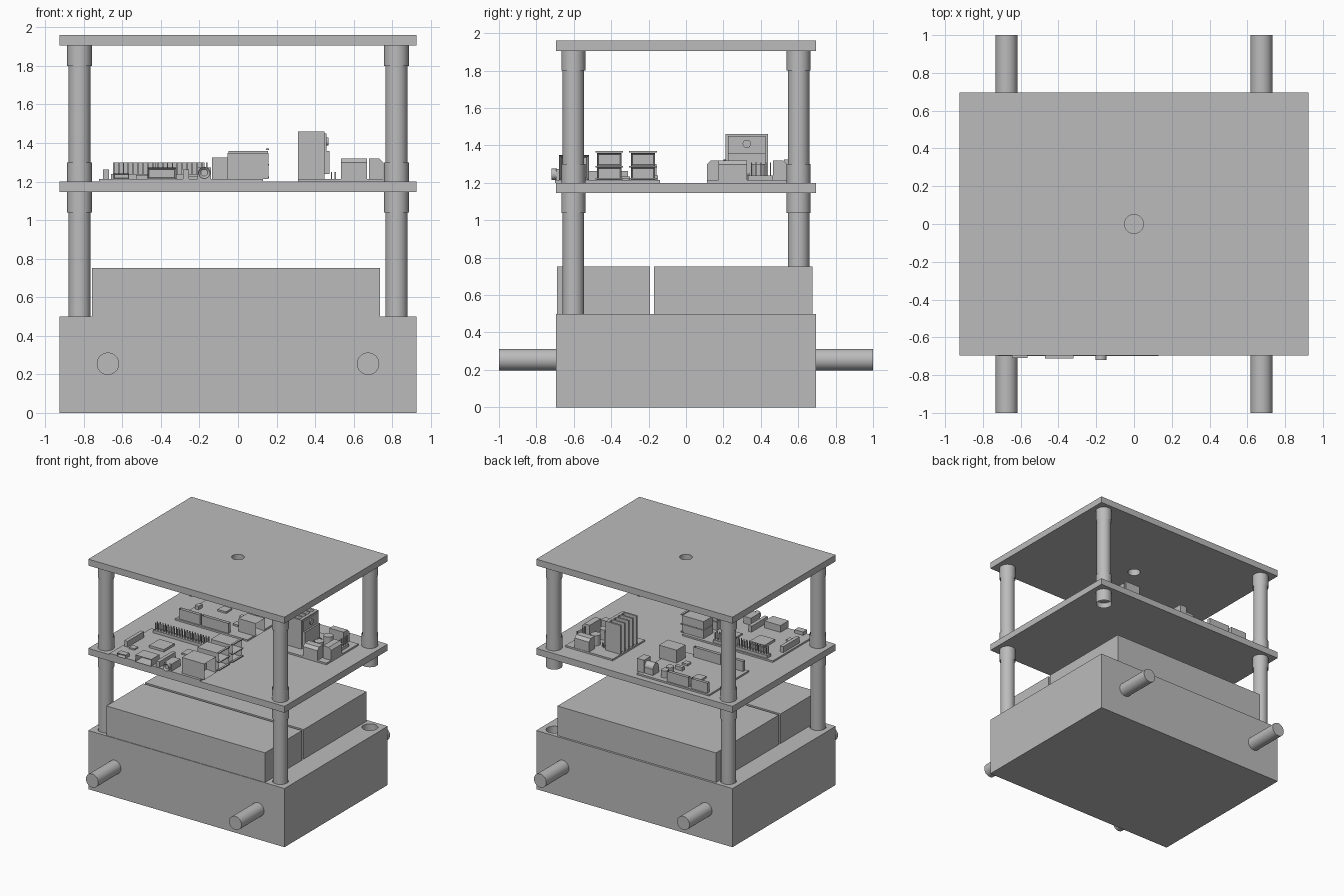
import bpy, bmesh, math
from mathutils import Matrix, Vector

if "Cube" in bpy.data.objects:
    bpy.data.objects.remove(bpy.data.objects["Cube"])

grey = bpy.data.materials.new("plain_grey")
grey.use_nodes = True
colour = (0.5, 0.5, 0.5, 1)
grey.diffuse_color = colour
grey.node_tree.nodes["Principled BSDF"].inputs["Base Color"].default_value = colour
made = []


def finish(name, bm):
    mesh = bpy.data.meshes.new(name)
    bm.to_mesh(mesh)
    bm.free()
    mesh.materials.append(grey)
    obj = bpy.data.objects.new(name, mesh)
    bpy.context.collection.objects.link(obj)
    made.append(obj)
    return obj


def add_box(bm, x, y, z):
    """Box from three (low, high) ranges."""
    size = [b - a for a, b in (x, y, z)]
    mid = Vector([(a + b) / 2 for a, b in (x, y, z)])
    m = Matrix.Translation(mid) @ Matrix.Diagonal((*size, 1))
    return bmesh.ops.create_cube(bm, size=1, matrix=m)["verts"]


def boxes(name, *ranges):
    bm = bmesh.new()
    for r in ranges:
        add_box(bm, *r)
    return finish(name, bm)


def cylinders(name, r, spots, low, high, axis="z", bore=0):
    """Cylinders, or tubes when bore is set, from low to high along an axis."""
    bm = bmesh.new()
    for spot in spots:
        pos = list(spot)
        pos.insert("xyz".index(axis), (low + high) / 2)
        turn = {"x": Matrix.Rotation(math.pi / 2, 4, "Y"),
                "y": Matrix.Rotation(math.pi / 2, 4, "X"), "z": Matrix()}[axis]
        out = bmesh.ops.create_cone(bm, cap_ends=True, segments=32, radius1=r, radius2=r,
                                    depth=high - low, matrix=Matrix.Translation(pos) @ turn)
        if bore:
            caps = [f for f in {f for v in out["verts"] for f in v.link_faces} if len(f.verts) > 4]
            bmesh.ops.inset_individual(bm, faces=caps, thickness=r - bore)
            for f in caps:
                shift = -f.normal * (high - low) * 0.4
                bmesh.ops.translate(bm, verts=f.verts, vec=shift)
    return finish(name, bm)


def socket(name, x, y, z, facing, wall=0.012, depth=0.08):
    """Connector shell with a recessed opening on the side it faces."""
    bm = bmesh.new()
    add_box(bm, x, y, z)
    bm.normal_update()
    face = max(bm.faces, key=lambda f: f.normal.dot(Vector(facing)))
    bmesh.ops.inset_individual(bm, faces=[face], thickness=wall)
    bmesh.ops.translate(bm, verts=face.verts, vec=Vector(facing) * -depth)
    return finish(name, bm)


def cut(obj, cutter):
    mod = obj.modifiers.new("cut", "BOOLEAN")
    mod.object, mod.solver = cutter, "EXACT"
    dg = bpy.context.evaluated_depsgraph_get()
    mesh = bpy.data.meshes.new_from_object(obj.evaluated_get(dg))
    obj.modifiers.clear()
    obj.data = mesh
    made.remove(cutter)
    bpy.data.objects.remove(cutter)


def span(mid, size):
    return (mid - size / 2, mid + size / 2)


# Base block, decks and axles
W, D = (-0.925, 0.925), (-0.695, 0.695)
corners = [(sx * 0.822, sy * 0.602) for sx in (-1, 1) for sy in (-1, 1)]
base = boxes("base_block", (W, D, (0, 0.5)))
cut(base, cylinders("post_holes", 0.062, corners, 0.4, 0.6))
boxes("middle_deck", (W, D, (1.145, 1.2)))
top = boxes("top_deck", (W, D, (1.905, 1.96)))
cut(top, cylinders("deck_hole", 0.05, [(0, 0)], 1.85, 2))
for side, y0, y1 in (("front", -1, -0.695), ("back", 0.695, 1)):
    cylinders(side + "_axles", 0.058, [(-0.675, 0.255), (0.675, 0.255)], y0, y1, "y")

# Battery boxes
pack_x, pack_z = (-0.757, 0.738), (0.5, 0.752)
boxes("front_battery", (pack_x, (-0.69, -0.192), pack_z))
boxes("rear_battery", (pack_x, (-0.17, 0.677), pack_z))

# Posts with sleeves; the rear left lower post is left out
cylinders("lower_posts", 0.0575, corners[:3], 0.4, 1.1)
cylinders("upper_posts", 0.0575, corners, 1.25, 1.85)
for name, z0, z1 in (("lower", 1.04, 1.145), ("middle", 1.2, 1.3), ("upper", 1.8, 1.905)):
    cylinders(name + "_sleeves", 0.064, corners, z0, z1, bore=0.0575)

# Computer board, laid out from its front right corner
T = 1.214
ox, oy = -0.72, -0.7
boxes("computer_board", ((ox, ox + 0.85), (oy, oy + 0.56), (1.2, T)))
boxes("computer_chips",
      (span(-0.46, 0.14), span(-0.37, 0.14), (T, T + 0.02)),
      (span(-0.21, 0.09), span(-0.35, 0.09), (T, T + 0.012)),
      (span(-0.62, 0.05), span(-0.52, 0.05), (T, T + 0.012)))
boxes("ribbon_connectors",
      (span(-0.685, 0.03), span(-0.42, 0.22), (T, T + 0.05)),
      (span(-0.27, 0.03), span(-0.585, 0.22), (T, T + 0.05)))
for i, y in enumerate((-0.41, -0.23)):
    for j in range(2):
        z = T + j * 0.075
        socket(f"data_port_{i}_{j}", (-0.05, 0.155), span(y, 0.13), (z, z + 0.07), (1, 0, 0))
    boxes(f"data_port_flange_{i}",
          *[((0.145, 0.162), span(y, 0.148), span(z, 0.008)) for z in (1.222, 1.287, 1.367)])
socket("network_port", (-0.055, 0.157), span(-0.598, 0.16), (T, T + 0.135), (1, 0, 0), 0.02)
socket("display_port", span(-0.395, 0.15), (-0.712, -0.6), (T, T + 0.058), (0, -1, 0))
socket("power_port", span(-0.605, 0.08), (-0.71, -0.655), (T, T + 0.028), (0, -1, 0), 0.006, 0.03)
boxes("audio_jack_body", (span(-0.175, 0.07), (-0.695, -0.575), (T, T + 0.06)))
cylinders("audio_jack_ring", 0.03, [(-0.175, T + 0.032)], -0.72, -0.69, "y", bore=0.018)
header_y = oy + 0.525
pins = [(span(-0.645 + i * 0.0254, 0.007), span(header_y + s * 0.0127, 0.007), (T, 1.3))
        for i in range(20) for s in (-1, 1)]
boxes("pin_header", (span(-0.404, 0.51), span(header_y, 0.05), (T, T + 0.025)), *pins)

# Controller board with hollow header strips
boxes("controller_board", ((-0.67, 0.01), (0.112, 0.645), (1.2, T)))
for name, x0, x1, y in (("digital_a", -0.645, -0.445, 0.138), ("digital_b", -0.43, -0.175, 0.138),
                        ("analog", -0.645, -0.49, 0.62), ("supply", -0.465, -0.265, 0.62)):
    socket(name + "_header", (x0, x1), span(y, 0.027), (T, 1.3), (0, 0, 1), 0.006, 0.07)
socket("controller_port", (-0.135, 0.03), span(0.26, 0.12), (T, T + 0.11), (1, 0, 0), 0.02)
boxes("supply_jack_body", ((-0.035, 0.03), span(0.57, 0.09), (T, T + 0.11)),
      ((-0.115, -0.03), span(0.57, 0.08), (T, T + 0.05)))
cylinders("supply_jack_barrel", 0.038, [(0.57, T + 0.052)], -0.115, -0.03, "x")
boxes("controller_chips",
      (span(-0.44, 0.08), span(0.45, 0.08), (T, T + 0.015)),
      (span(-0.21, 0.05), span(0.29, 0.05), (T, T + 0.015)),
      (span(-0.22, 0.07), span(0.4, 0.03), (T, T + 0.03)),
      (span(-0.63, 0.035), span(0.37, 0.05), (T, T + 0.03)))
cylinders("controller_capacitors", 0.03, [(-0.2, 0.5), (-0.2, 0.57)], T, T + 0.06)

# Motor driver board
boxes("driver_board", ((0.31, 0.755), (0.112, 0.545), (1.2, T)))
mid = 0.325
fins = [((0.31, 0.43), span(mid + (i - 2) * 0.053, 0.016), (T, 1.46)) for i in range(5)]
boxes("heat_sink", ((0.425, 0.45), span(mid, 0.228), (T, 1.46)), *fins)
boxes("driver_chip", ((0.45, 0.475), span(mid, 0.2), (1.24, 1.36)),
      ((0.45, 0.46), span(mid, 0.2), (1.36, 1.45)))
cylinders("heat_sink_screw", 0.022, [(mid, 1.408)], 0.455, 0.47, "x")
leads = [(span(0.485 + (i % 2) * 0.02, 0.007), span(mid + (i - 7) * 0.0125, 0.007), (T, 1.25))
         for i in range(15)]
boxes("driver_leads", *leads)


def terminal(name, x, y, facing):
    """Screw terminal with its outer top edge sloped, plus screw heads."""
    bm = bmesh.new()
    verts = add_box(bm, x, y, (T, 1.32))
    out = Vector(facing)
    edge = [e for e in bm.edges if all(v.co.z > 1.3 for v in e.verts)
            and abs((e.verts[0].co - e.verts[1].co).dot(out)) < 1e-5]
    edge = max(edge, key=lambda e: (e.verts[0].co + e.verts[1].co).dot(out))
    bmesh.ops.bevel(bm, geom=[edge], offset=0.022, segments=1, affect="EDGES")
    finish(name, bm)


terminal("front_terminal", (0.535, 0.67), (0.112, 0.19), (0, -1, 0))
terminal("rear_terminal", (0.535, 0.67), (0.465, 0.542), (0, 1, 0))
terminal("supply_terminal", (0.68, 0.755), (0.175, 0.325), (1, 0, 0))
cylinders("driver_capacitors", 0.038, [(0.58, 0.265), (0.58, 0.39)], T, 1.3)
boxes("control_pins", (span(0.71, 0.025), span(0.4, 0.13), (T, T + 0.025)),
      *[(span(0.71, 0.007), span(0.35 + i * 0.0254, 0.007), (T, 1.31)) for i in range(5)])

# Smooth the round parts, keeping edges sharp
bpy.ops.object.select_all(action="DESELECT")
for obj in made:
    obj.select_set(True)
bpy.context.view_layer.objects.active = made[0]
bpy.ops.object.shade_smooth_by_angle(angle=math.radians(30))
